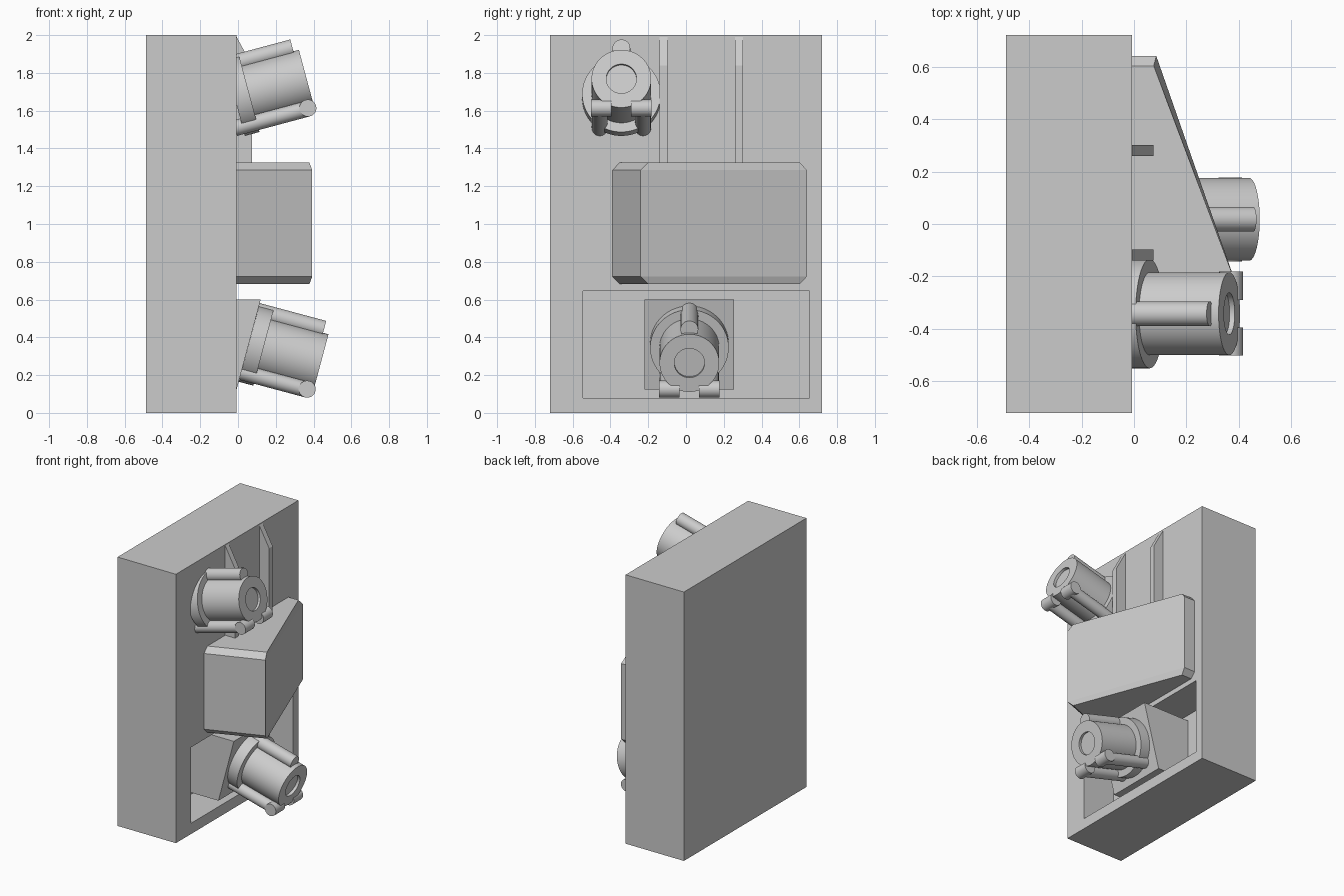
import bpy, bmesh, math
from mathutils import Matrix, Vector

cube = bpy.data.objects.get("Cube")
if cube:
    bpy.data.objects.remove(cube, do_unlink=True)

grey = bpy.data.materials.new("plain grey")
grey.use_nodes = True
grey.diffuse_color = (0.6, 0.6, 0.6, 1)
grey.node_tree.nodes["Principled BSDF"].inputs["Base Color"].default_value = (0.6, 0.6, 0.6, 1)

WALL = -0.007   # x of the panel's working face


def finish(name, bm, matrix=None, smooth=False):
    bmesh.ops.recalc_face_normals(bm, faces=bm.faces)
    mesh = bpy.data.meshes.new(name)
    bm.to_mesh(mesh)
    bm.free()
    mesh.materials.append(grey)
    obj = bpy.data.objects.new(name, mesh)
    bpy.context.collection.objects.link(obj)
    if matrix:
        obj.matrix_world = matrix
    if smooth:
        bpy.ops.object.select_all(action='DESELECT')
        obj.select_set(True)
        bpy.context.view_layer.objects.active = obj
        bpy.ops.object.shade_smooth_by_angle(angle=math.radians(30))
    return obj


def loft(name, rings):
    """Closed solid through matching rings of points."""
    bm = bmesh.new()
    loops = [[bm.verts.new(p) for p in ring] for ring in rings]
    n = len(loops[0])
    for a, b in zip(loops, loops[1:]):
        for i in range(n):
            j = (i + 1) % n
            bm.faces.new((a[i], a[j], b[j], b[i]))
    bm.faces.new(loops[0])
    bm.faces.new(loops[-1])
    return finish(name, bm)


def prism(name, profile, y0, y1):
    return loft(name, [[(x, y, z) for x, z in profile] for y in (y0, y1)])


def lathe(name, profile, matrix, steps=64):
    """Revolve (along, radius) points about local x."""
    bm = bmesh.new()
    verts = [bm.verts.new((x, 0, r)) for x, r in profile]
    edges = [bm.edges.new(pair) for pair in zip(verts, verts[1:])]
    bmesh.ops.spin(bm, geom=verts + edges, cent=(0, 0, 0), axis=(1, 0, 0),
                   angle=math.tau, steps=steps)
    bmesh.ops.remove_doubles(bm, verts=bm.verts, dist=1e-5)
    return finish(name, bm, matrix, True)


def rod(name, a, b, radius, matrix):
    a, b = Vector(a), Vector(b)
    turn = Vector((1, 0, 0)).rotation_difference(b - a).to_matrix().to_4x4()
    profile = [(0, 0), (0, radius), ((b - a).length, radius), ((b - a).length, 0)]
    return lathe(name, profile, matrix @ Matrix.Translation(a) @ turn, 32)


# Panel with a rectangular pocket low on its working face
bm = bmesh.new()
bmesh.ops.create_cube(bm, size=1, matrix=Matrix.Translation((-0.247, 0, 1))
                      @ Matrix.Diagonal((0.48, 1.44, 2, 1)))
face = max(bm.faces, key=lambda f: f.calc_center_median().x)
bmesh.ops.inset_region(bm, faces=[face], thickness=0.1)
for v in face.verts:
    v.co.y = 0.655 if v.co.y > 0 else -0.545
    v.co.z = 0.645 if v.co.z > 1 else 0.08
floor = bmesh.ops.extrude_discrete_faces(bm, faces=[face])["faces"][0]
bmesh.ops.translate(bm, verts=floor.verts, vec=(-0.265, 0, 0))
finish("panel", bm)

# Wedge mount standing in the pocket
prism("wedge_mount", [(-0.273, 0.125), (-0.007, 0.125), (0.12, 0.6), (-0.273, 0.6)], -0.22, 0.255)

# Upright ribs with sloped tops
for name, y in (("front_rib", -0.14), ("rear_rib", 0.26)):
    prism(name, [(WALL, 1.3), (0.074, 1.3), (0.074, 1.84), (WALL, 1.99)], y, y + 0.042)

# Angled housing with bevelled top and bottom
wide = [(WALL, -0.39), (0.393, -0.24), (0.085, 0.64), (WALL, 0.64)]
slim = [(WALL, -0.35), (0.378, -0.2), (0.075, 0.603), (WALL, 0.603)]
loft("housing", [[(x, y, z) for x, y in plan] for plan, z in
                 ((slim, 0.682), (wide, 0.722), (wide, 1.285), (slim, 1.325))])


def nozzle(prefix, origin, tilt):
    """Flanged barrel with guide rods; local x runs along the barrel."""
    m = Matrix.Translation(origin) @ Matrix.Rotation(math.radians(tilt), 4, 'Y')
    lathe(prefix + "_flange", [(-0.08, 0), (-0.08, 0.208), (0, 0.208), (0, 0)], m)
    lathe(prefix + "_barrel", [(-0.02, 0), (-0.02, 0.158), (0.314, 0.158),
                               (0.314, 0.08), (0.294, 0.08), (0.294, 0)], m)
    rod(prefix + "_top_rod", (-0.11, 0, 0.176), (0.284, 0, 0.176), 0.047, m)
    for label, s in (("front", -1), ("rear", 1)):
        rod(f"{prefix}_{label}_lower_rod", (-0.12, s * 0.115, -0.155),
            (0.28, s * 0.115, -0.155), 0.042, m)
        rod(f"{prefix}_{label}_pivot", (0.28, s * 0.052, -0.152),
            (0.28, s * 0.16, -0.152), 0.045, m)


nozzle("upper", (0.06, -0.342, 1.688), -15)
nozzle("lower", (0.135, 0.018, 0.345), 15)
